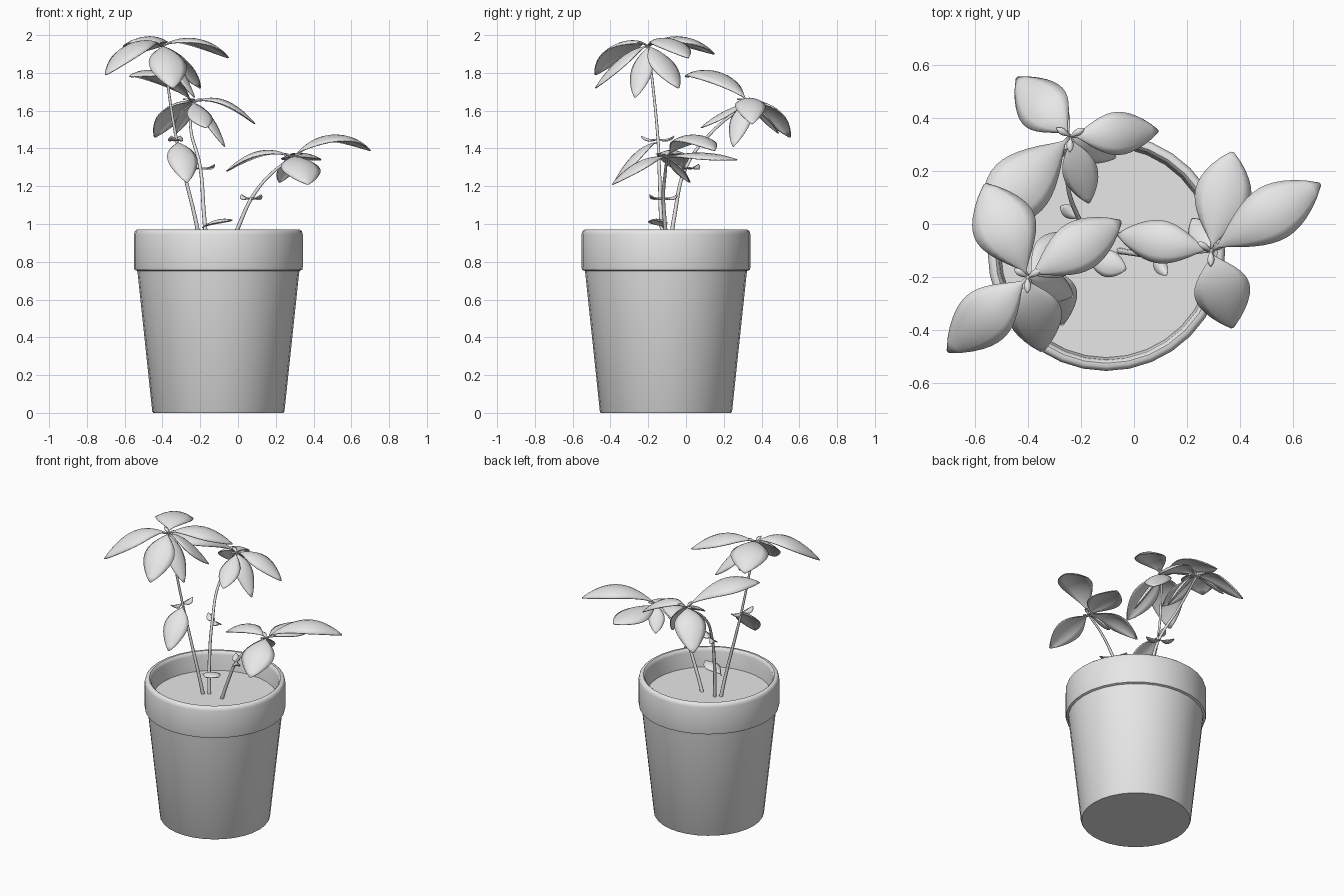
import bpy, bmesh, math
from mathutils import Vector

cube = bpy.data.objects.get("Cube")
if cube:
    bpy.data.objects.remove(cube, do_unlink=True)

grey = bpy.data.materials.new("plain grey")
grey.use_nodes = True
grey.diffuse_color = (0.8, 0.8, 0.8, 1)
grey.node_tree.nodes["Principled BSDF"].inputs["Base Color"].default_value = (0.8, 0.8, 0.8, 1)
grey.node_tree.nodes["Principled BSDF"].inputs["Roughness"].default_value = 0.7

CENTRE = Vector((-0.104, -0.106, 0))
SIDES = 32
SOIL = 0.84


def finish(name, bm, angle=40):
    bmesh.ops.recalc_face_normals(bm, faces=bm.faces)
    mesh = bpy.data.meshes.new(name)
    bm.to_mesh(mesh)
    bm.free()
    obj = bpy.data.objects.new(name, mesh)
    bpy.context.collection.objects.link(obj)
    mesh.materials.append(grey)
    smooth(obj, angle)
    return obj


def smooth(obj, angle):
    bpy.ops.object.select_all(action="DESELECT")
    obj.select_set(True)
    bpy.context.view_layer.objects.active = obj
    bpy.ops.object.shade_smooth_by_angle(angle=math.radians(angle))


def lathe(name, profile):
    """Spin a radius/height profile about the pot axis, capping the first ring."""
    bm = bmesh.new()
    rings = []
    for r, z in profile:
        ring = []
        for i in range(SIDES):
            a = math.tau * i / SIDES
            ring.append(bm.verts.new(CENTRE + Vector((r * math.cos(a), r * math.sin(a), z))))
        rings.append(ring)
    for low, high in zip(rings, rings[1:]):
        for i in range(SIDES):
            j = (i + 1) % SIDES
            bm.faces.new((low[i], low[j], high[j], high[i]))
    bm.faces.new(rings[0])
    return finish(name, bm)


def stem(name, points, thick=0.012):
    """Tapered tube through the given points."""
    curve = bpy.data.curves.new(name, "CURVE")
    curve.dimensions = "3D"
    curve.bevel_depth = thick
    curve.bevel_resolution = 2
    curve.resolution_u = 6
    curve.use_fill_caps = True
    spline = curve.splines.new("BEZIER")
    spline.bezier_points.add(len(points) - 1)
    for i, (bp, co) in enumerate(zip(spline.bezier_points, points)):
        bp.co = co
        bp.handle_left_type = bp.handle_right_type = "AUTO"
        bp.radius = 1 - 0.45 * i / (len(points) - 1)
    curve.materials.append(grey)
    obj = bpy.data.objects.new(name, curve)
    bpy.context.collection.objects.link(obj)
    bpy.ops.object.select_all(action="DESELECT")
    obj.select_set(True)
    bpy.context.view_layer.objects.active = obj
    bpy.ops.object.convert(target="MESH")
    smooth(bpy.context.object, 50)


def leaf(name, base, tip, width, lift=0.05, rows=14, cols=6):
    """Arched, cupped oval leaf with a short stalk, from base to tip."""
    base, tip = Vector(base), Vector(tip)
    along = tip - base
    side = along.cross(Vector((0, 0, 1))).normalized()
    bm = bmesh.new()
    grid = []
    for i in range(rows + 1):
        t = i / rows
        mid = base + along * t + Vector((0, 0, 4 * lift * t * (1 - t)))
        tangent = along + Vector((0, 0, 4 * lift * (1 - 2 * t)))
        normal = side.cross(tangent).normalized()
        u = max(0, (t - 0.08) / 0.92)
        half = width / 2 * max(0.05, math.sin(math.pi * u ** 1.1) ** 0.75 if 0 < u < 1 else 0)
        row = []
        for j in range(cols + 1):
            s = 2 * j / cols - 1
            row.append(bm.verts.new(mid + side * half * s - normal * half * 0.3 * s * s))
        grid.append(row)
    for a, b in zip(grid, grid[1:]):
        for j in range(cols):
            bm.faces.new((a[j], a[j + 1], b[j + 1], b[j]))
    obj = finish(name, bm, 60)
    solid = obj.modifiers.new("thickness", "SOLIDIFY")
    solid.thickness = 0.006
    solid.offset = 0


# Pot with a stepped, rounded rim
lathe("pot", [(0.345, 0), (0.35, 0.008), (0.427, 0.735), (0.43, 0.752), (0.444, 0.757),
              (0.447, 0.77), (0.447, 0.945), (0.442, 0.962), (0.432, 0.97), (0.418, 0.97),
              (0.409, 0.962), (0.405, 0.945), (0.395, SOIL - 0.02)])
lathe("soil", [(0.398, SOIL)])

# Stems
stem("left_stem", [(-0.19, -0.11, SOIL - 0.02), (-0.22, -0.13, 1.0), (-0.28, -0.14, 1.25),
                   (-0.33, -0.15, 1.47), (-0.4, -0.2, 1.95)])
stem("back_stem", [(-0.16, -0.09, SOIL - 0.02), (-0.18, -0.06, 1.05), (-0.2, 0.0, 1.3),
                   (-0.25, 0.15, 1.5), (-0.24, 0.33, 1.64)])
stem("right_stem", [(-0.06, -0.1, SOIL - 0.02), (0, -0.11, 0.98), (0.08, -0.12, 1.15),
                    (0.18, -0.11, 1.27), (0.3, -0.1, 1.36)])

# Leaf crowns: tip, width, lift for every leaf around its hub
crowns = {
    "left": ((-0.4, -0.2, 1.94), [
        ((-0.7, -0.48, 1.79), 0.21, 0.09),
        ((-0.345, -0.48, 1.72), 0.2, 0.05),
        ((-0.05, 0.01, 1.88), 0.19, 0.07),
        ((-0.56, 0.15, 1.9), 0.24, 0.07),
        ((-0.2, -0.04, 1.72), 0.17, 0.04),
        ((-0.23, -0.27, 1.67), 0.12, 0.03)]),
    "back": ((-0.24, 0.33, 1.64), [
        ((-0.57, 0.0, 1.78), 0.24, 0.09),
        ((-0.44, 0.55, 1.46), 0.2, 0.07),
        ((0.09, 0.35, 1.53), 0.16, 0.07),
        ((-0.07, 0.25, 1.41), 0.12, 0.05),
        ((-0.17, 0.08, 1.51), 0.13, 0.02),
        ((-0.33, 0.49, 1.48), 0.08, 0.02)]),
    "right": ((0.29, -0.1, 1.35), [
        ((-0.06, -0.04, 1.28), 0.16, 0.07),
        ((0.7, 0.15, 1.39), 0.21, 0.1),
        ((0.37, 0.27, 1.34), 0.21, 0.03),
        ((0.37, -0.39, 1.21), 0.21, 0.05),
        ((0.22, 0.02, 1.22), 0.1, 0.02)]),
}
for crown, (hub, leaves) in crowns.items():
    for n, (tip, width, lift) in enumerate(leaves, 1):
        leaf(f"{crown}_leaf_{n}", hub, tip, width, lift)
    # Young shoots in the middle of each crown
    for k in range(3):
        a = math.tau * k / 3 + 0.5
        leaf(f"{crown}_shoot_{k + 1}", hub,
             Vector(hub) + Vector((0.06 * math.cos(a), 0.06 * math.sin(a), 0.02)), 0.025, 0.01, 6, 2)

# Single leaves low on the stems
leaf("low_left_leaf", (-0.32, -0.15, 1.43), (-0.27, -0.38, 1.22), 0.16, 0.05)
leaf("soil_leaf", (-0.19, -0.12, 0.98), (-0.03, -0.17, 1.02), 0.1, 0.02)

# Pairs of small leaflets at the stem joints
for name, x, y, z, a in (("left", -0.33, -0.15, 1.45, 1.3), ("back", -0.2, 0.02, 1.3, 2.6),
                         ("right", 0.07, -0.12, 1.14, 2.2)):
    for k in range(2):
        b = a + math.pi * k
        tip = (x + 0.09 * math.cos(b), y + 0.09 * math.sin(b), z + 0.015)
        leaf(f"{name}_joint_leaflet_{k + 1}", (x, y, z), tip, 0.05, -0.01, 8, 2)
